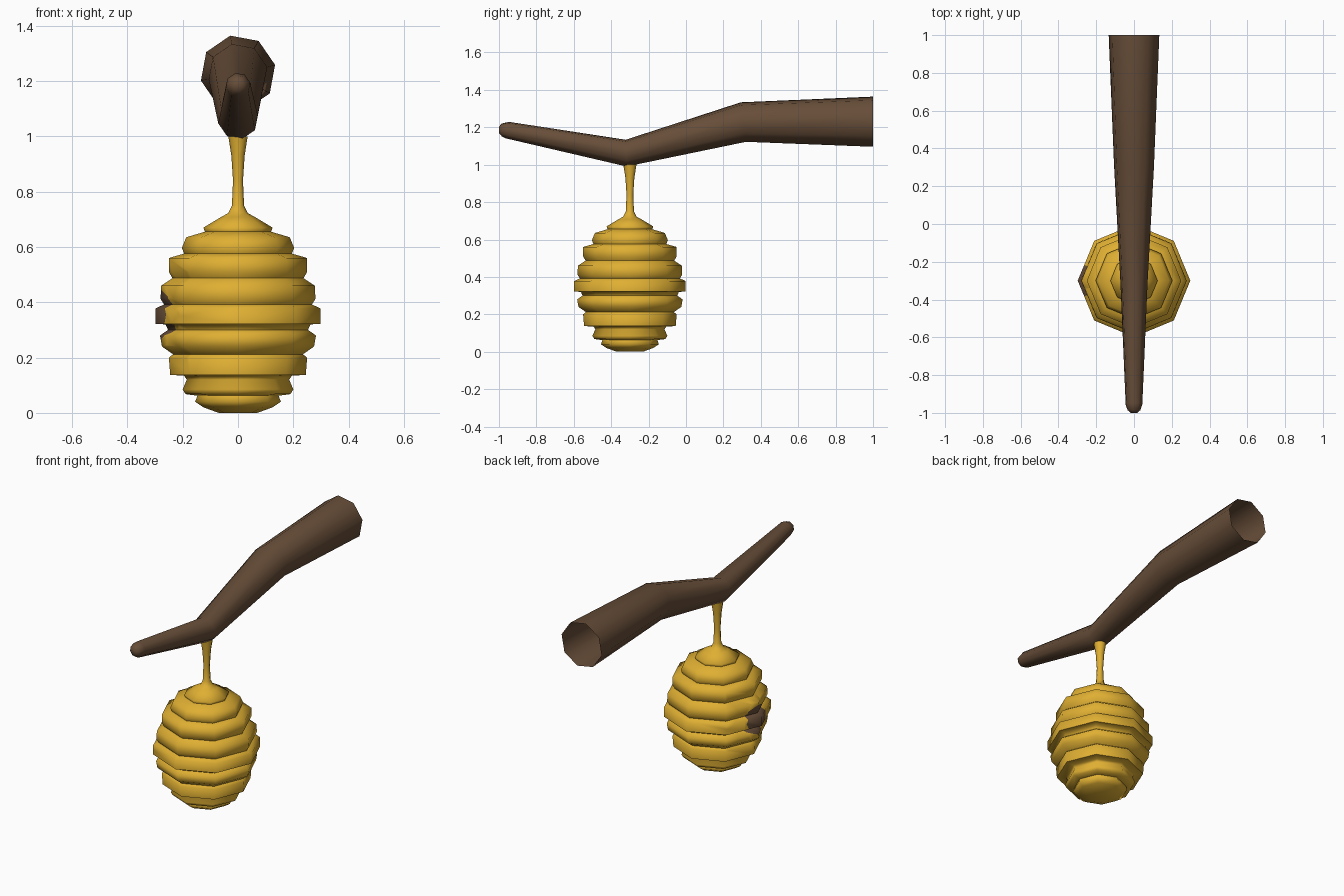
import bpy, bmesh, math
from mathutils import Vector

if "Cube" in bpy.data.objects:
    bpy.data.objects.remove(bpy.data.objects["Cube"])


def material(name, rgb):
    m = bpy.data.materials.new(name)
    m.diffuse_color = (*rgb, 1)
    m.use_nodes = True
    m.node_tree.nodes["Principled BSDF"].inputs["Base Color"].default_value = m.diffuse_color
    return m


gold = material("honey gold", (0.74, 0.43, 0.033))
brown = material("bark brown", (0.135, 0.075, 0.04))
SIDES = 8


def loft(bm, rings, cap_start=False, cap_end=False):
    """Bridge successive rings of points, optionally closing the ends."""
    vs = [[bm.verts.new(p) for p in ring] for ring in rings]
    for a, b in zip(vs, vs[1:]):
        for i in range(SIDES):
            j = (i + 1) % SIDES
            bm.faces.new((a[i], a[j], b[j], b[i]))
    if cap_start:
        bm.faces.new(vs[0][::-1])
    if cap_end:
        bm.faces.new(vs[-1])
    bmesh.ops.recalc_face_normals(bm, faces=bm.faces[:])


def finish(bm, name, mats, angle):
    me = bpy.data.meshes.new(name)
    bm.to_mesh(me)
    bm.free()
    ob = bpy.data.objects.new(name, me)
    bpy.context.collection.objects.link(ob)
    for m in mats:
        me.materials.append(m)
    bpy.ops.object.select_all(action='DESELECT')
    ob.select_set(True)
    bpy.context.view_layer.objects.active = ob
    bpy.ops.object.shade_smooth_by_angle(angle=math.radians(angle))
    return ob


# Hive with its hanging stem: ribbed eight-sided profile (radius, height)
profile = [(.07, 0), (.125, .02), (.155, .04), (.147, .062), (.19, .068), (.2, .085),
           (.185, .12), (.195, .135), (.245, .137), (.25, .2), (.235, .212),
           (.275, .24), (.282, .28), (.253, .3), (.262, .32), (.298, .322),
           (.298, .378), (.267, .392), (.28, .412), (.278, .46), (.237, .487),
           (.25, .51), (.25, .56), (.195, .576), (.203, .597), (.187, .635),
           (.12, .655), (.125, .67), (.062, .708), (.036, .722), (.022, .75),
           (.018, .84), (.024, .93), (.035, 1.0)]
HY = -0.3
bm = bmesh.new()
loft(bm, [[(r * math.cos(i * math.tau / SIDES), HY + r * math.sin(i * math.tau / SIDES), z)
           for i in range(SIDES)] for r, z in profile], True, True)

# Entrance patch on the left side, cut into the surface as an octagon
centre, size = Vector((0, HY, .355)), .084
directions = [Vector((0, math.cos(a), math.sin(a)))
              for a in (k * math.tau / 8 + math.tau / 16 for k in range(8))]


def near(f):
    c = f.calc_center_median()
    return c.x < -.12 and .2 < c.z < .5


for d in directions:
    faces = [f for f in bm.faces if near(f)]
    geom = list({e for f in faces for e in f.edges}) + list({v for f in faces for v in f.verts}) + faces
    bmesh.ops.bisect_plane(bm, geom=geom, dist=1e-5, plane_co=centre + d * size, plane_no=d)
for f in bm.faces:
    c = f.calc_center_median()
    if near(f) and all((c - centre).dot(d) < size for d in directions):
        f.material_index = 1
finish(bm, "hive", [gold, brown], 75)

# Branch: tapering bent tube (y, z, radius), rounded tip, open thick end
path = [(-1.0, 1.186, .018), (-.985, 1.186, .035), (-.955, 1.185, .045),
        (-.32, 1.062, .073), (.307, 1.228, .108), (1.0, 1.23, .137)]
tilt = [0, 0, -.19, .03, .13, 0]   # slope of each cross-section
rings = []
for (y, z, r), s in zip(path, tilt):
    ring = []
    for i in range(SIDES):
        a = math.radians(12) + i * math.tau / SIDES
        up = r * math.sin(a)
        ring.append((r * math.cos(a), y - s * up, z + up))
    rings.append(ring)
bm = bmesh.new()
loft(bm, rings, True, False)
# Make sure the open tube faces outwards
f = max(bm.faces, key=lambda f: f.calc_center_median().x)
if f.normal.x < 0:
    bmesh.ops.reverse_faces(bm, faces=bm.faces[:])
finish(bm, "branch", [brown], 60)
